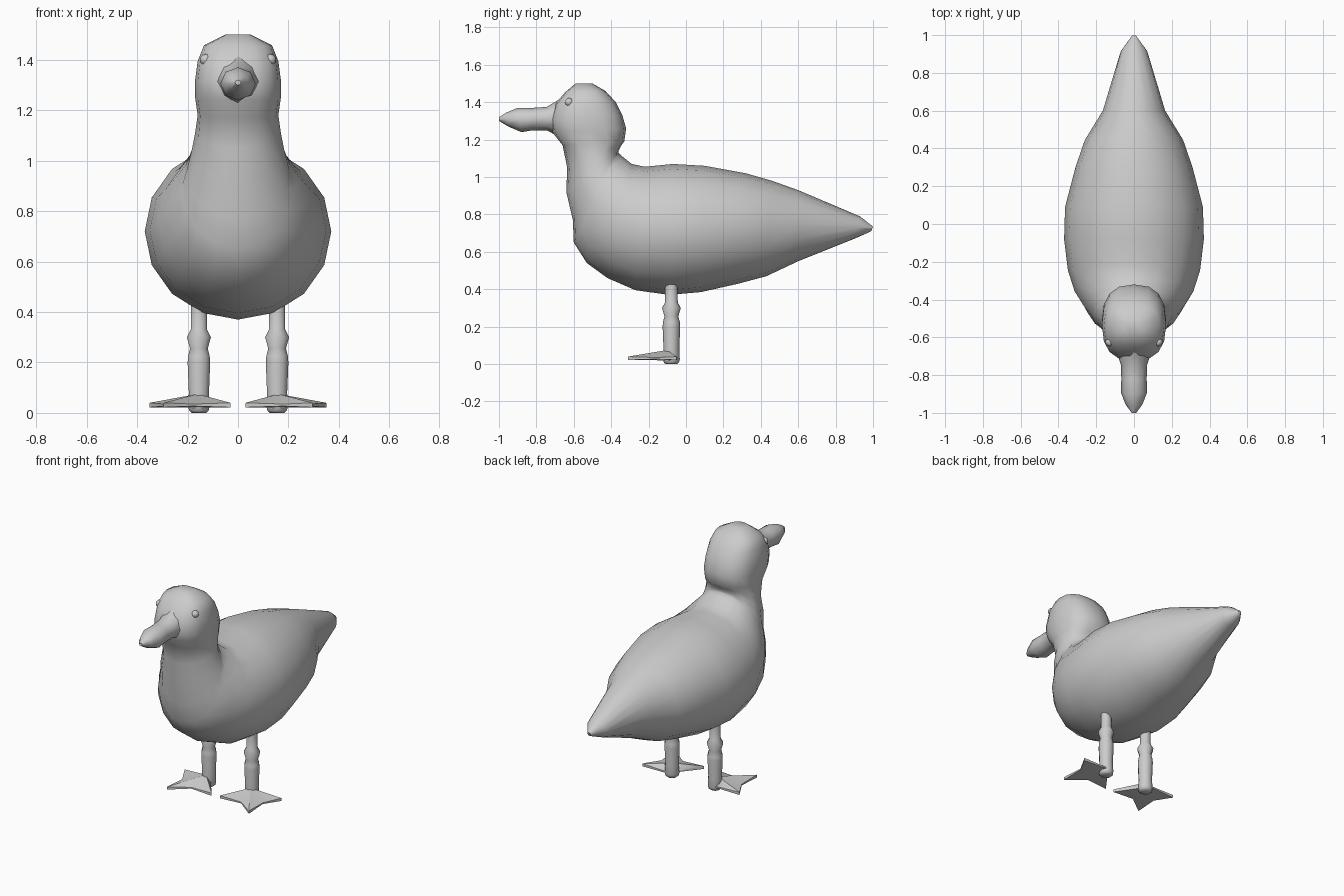
import bpy, bmesh, math
from mathutils import Vector

cube = bpy.data.objects.get("Cube")
if cube:
    bpy.data.objects.remove(cube, do_unlink=True)

# One plain grey for the whole bird
grey = bpy.data.materials.new("plain grey")
grey.use_nodes = True
GREY = (0.6, 0.6, 0.6, 1)
grey.diffuse_color = GREY
grey.node_tree.nodes["Principled BSDF"].inputs["Base Color"].default_value = GREY


def finish(name, bm, angle=55):
    bmesh.ops.recalc_face_normals(bm, faces=bm.faces)
    mesh = bpy.data.meshes.new(name)
    bm.to_mesh(mesh)
    bm.free()
    mesh.materials.append(grey)
    obj = bpy.data.objects.new(name, mesh)
    bpy.context.collection.objects.link(obj)
    bpy.ops.object.select_all(action="DESELECT")
    obj.select_set(True)
    bpy.context.view_layer.objects.active = obj
    bpy.ops.object.shade_smooth_by_angle(angle=math.radians(angle))
    return obj


def loft(name, rings, sides, angle=55):
    """Skin rings given as (top y, top z, bottom y, bottom z, half width, roundness, x)."""
    bm = bmesh.new()
    loops = []
    for ty, tz, by, bz, width, power, x in rings:
        top, bottom = Vector((x, ty, tz)), Vector((x, by, bz))
        mid, up = (top + bottom) / 2, (top - bottom) / 2
        loop = []
        for i in range(sides):
            a = math.tau * i / sides
            c, s = math.cos(a), math.sin(a)
            c = math.copysign(abs(c) ** power, c)
            s = math.copysign(abs(s) ** power, s)
            loop.append(bm.verts.new(mid + up * c + Vector((width * s, 0, 0))))
        loops.append(loop)
    for a, b in zip(loops, loops[1:]):
        for i in range(sides):
            j = (i + 1) % sides
            bm.faces.new((a[i], a[j], b[j], b[i]))
    bm.faces.new(loops[0])
    bm.faces.new(loops[-1])
    return finish(name, bm, angle)


# Body, neck and head: one skin from the tail tip to the crown
trunk = [
    (1.0, .735, .99, .71, .012),
    (.93, .79, .9, .67, .07),
    (.6, .93, .6, .55, .165),
    (.46, .98, .43, .47, .26),
    (.32, 1.02, .28, .43, .31),
    (.1, 1.06, .08, .385, .365),
    (-.07, 1.07, -.09, .37, .37),
    (-.22, 1.055, -.27, .395, .35),
    (-.29, 1.07, -.42, .46, .315),
    (-.34, 1.11, -.53, .54, .265),
    (-.36, 1.13, -.6, .65, .225),
    (-.36, 1.14, -.605, .77, .205),
    (-.355, 1.15, -.64, .92, .185),
    (-.345, 1.17, -.635, 1.05, .17),
]
head = [
    (-.33, 1.19, -.66, 1.17, .16),
    (-.32, 1.26, -.715, 1.24, .17),
    (-.34, 1.33, -.725, 1.31, .17),
    (-.375, 1.4, -.70, 1.39, .16),
    (-.43, 1.46, -.645, 1.455, .135),
    (-.5, 1.5, -.59, 1.5, .05),
]
loft("body_and_head", [r + (1, 0) for r in trunk] + [r + (.8, 0) for r in head], 16)

# Beak with a flared diamond base
beak = [
    (-.67, 1.42, -.67, 1.21, .095, 1.4),
    (-.745, 1.375, -.745, 1.25, .07, 1),
    (-.82, 1.37, -.82, 1.25, .067, 1),
    (-.9, 1.37, -.88, 1.24, .07, 1),
    (-.96, 1.345, -.95, 1.27, .045, 1),
    (-1.0, 1.32, -1.0, 1.3, .012, 1),
]
loft("beak", [r + (0,) for r in beak], 8)

# Leg profile as (height, radius)
LEG = [(0, .03), (.008, .04), (.025, .045), (.08, .042), (.2, .047), (.225, .045),
       (.255, .037), (.3, .05), (.33, .034), (.43, .033)]
# Foot outline, seen from above: heel, outer toe, web, middle toe, web, inner toe
FOOT = [(.165, -.045), (.35, -.05), (.29, -.16), (.295, -.31), (.18, -.225), (.03, -.23)]

for label, side in (("left", 1), ("right", -1)):
    # Eye
    bm = bmesh.new()
    bmesh.ops.create_icosphere(bm, subdivisions=2, radius=.023)
    bmesh.ops.translate(bm, verts=bm.verts, vec=(side * .128, -.625, 1.4))
    finish(label + "_eye", bm)

    # Leg with a knee bulge
    loft(label + "_leg",
         [(-.078 + r, z, -.078 - r, z, r, 1, side * .155) for z, r in LEG], 10)

    # Webbed foot: ridged on the toes, flat underneath
    bm = bmesh.new()
    crown = bm.verts.new((side * .16, -.1, .075))
    sole = bm.verts.new((side * .16, -.1, .02))
    upper, lower = [], []
    for i, (x, y) in enumerate(FOOT):
        toe = i % 2 == 1
        upper.append(bm.verts.new((side * x, y, .04 if toe else .035)))
        lower.append(bm.verts.new((side * x, y, .022 if toe else .027)))
    for i in range(len(FOOT)):
        j = (i + 1) % len(FOOT)
        bm.faces.new((crown, upper[i], upper[j]))
        bm.faces.new((sole, lower[j], lower[i]))
        bm.faces.new((upper[i], lower[i], lower[j], upper[j]))
    finish(label + "_foot", bm, 40)
